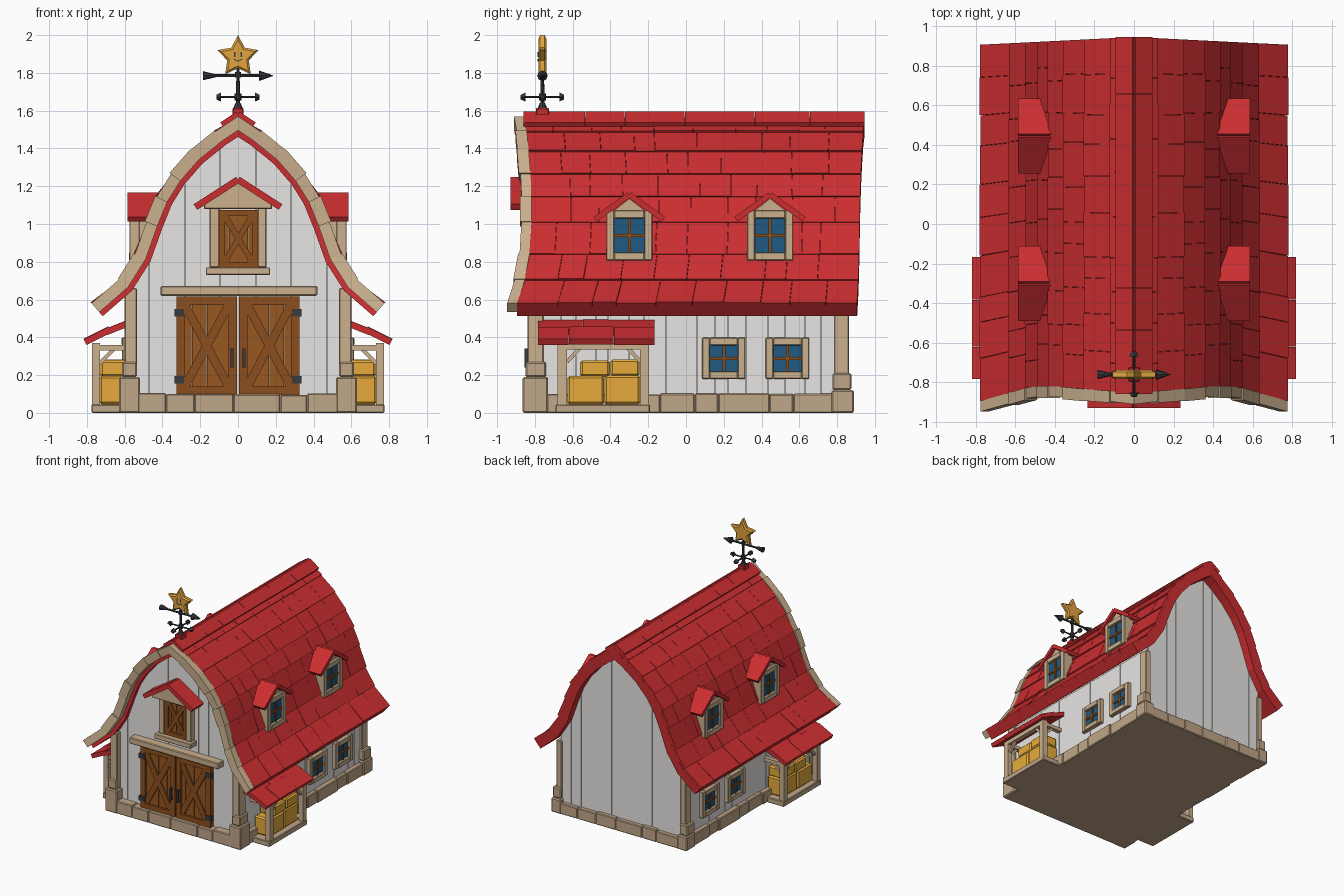
import bpy, bmesh, math, random
from mathutils import Vector as V

random.seed(4)
if "Cube" in bpy.data.objects:
    bpy.data.objects.remove(bpy.data.objects["Cube"])


def material(name, *rgb):
    m = bpy.data.materials.new(name)
    m.use_nodes = True
    m.diffuse_color = (*rgb, 1)
    m.node_tree.nodes["Principled BSDF"].inputs["Base Color"].default_value = (*rgb, 1)
    return m


RED = material("roof red", .6, .027, .03)
TAN = material("trim tan", .6, .44, .275)
STONE = material("stone tan", .53, .385, .25)
WHITE = material("wall white", .8, .79, .77)
BROWN = material("door brown", .31, .095, .015)
DARK = material("brace brown", .26, .077, .013)
BLUE = material("window blue", .015, .1, .22)
HAY = material("hay gold", .8, .41, .045)
GOLD = material("star gold", .75, .37, .05)
IRON = material("dark iron", .04, .043, .05)


# A solid is a list of loops, skinned in order and capped at both ends
def make(name, mat, solids, mirror=False, bevel=0):
    bm = bmesh.new()
    for sign in ((1, -1) if mirror else (1,)):
        for loops in solids:
            rings = [[bm.verts.new((p[0] * sign, p[1], p[2])) for p in lp] for lp in loops]
            for a, b in zip(rings, rings[1:]):
                for k in range(len(a)):
                    j = (k + 1) % len(a)
                    bm.faces.new((a[k], a[j], b[j], b[k]))
            bm.faces.new(rings[0])
            bm.faces.new(rings[-1])
    bmesh.ops.recalc_face_normals(bm, faces=bm.faces)
    me = bpy.data.meshes.new(name)
    bm.to_mesh(me)
    bm.free()
    me.materials.append(mat)
    ob = bpy.data.objects.new(name, me)
    bpy.context.collection.objects.link(ob)
    if bevel:
        mod = ob.modifiers.new("soft_edges", "BEVEL")
        mod.width, mod.segments = bevel, 1


def box(x0, x1, y0, y1, z0, z1):
    return [[(x0, y0, z), (x1, y0, z), (x1, y1, z), (x0, y1, z)] for z in (z0, z1)]


def beam(p, q, w, t, n):
    p, q = V(p), V(q)
    d = (q - p).normalized()
    s = d.cross(V(n)).normalized()
    u = s.cross(d) * t / 2
    s = s * w / 2
    return [[c + s + u, c - s + u, c - s - u, c + s - u] for c in (p, q)]


def rod(p, q, r0, r1, n=8):
    p, q = V(p), V(q)
    rot = (q - p).to_track_quat("Z", "Y")
    ring = [V((math.cos(a), math.sin(a), 0)) for a in (math.tau * k / n for k in range(n))]
    return [[c + rot @ (v * r) for v in ring] for c, r in ((p, r0), (q, r1))]


def splits(a, b, step):
    n = max(1, round((b - a) / step))
    cuts = [a + (b - a) * (k + random.uniform(-.25, .25) * (0 < k < n)) / n for k in range(n + 1)]
    return list(zip(cuts, cuts[1:]))


def lerp(a, b, t):
    return a + (b - a) * t


# Curved barn roof: half profile in x and z with a bowed front edge
P = [V(p) for p in ((0, 1.57), (.12, 1.49), (.25, 1.385), (.355, 1.265), (.43, 1.145),
                    (.485, 1.01), (.545, .84), (.63, .705), (.775, .58))]
FRONT = [-.915, -.9, -.89, -.88, -.875, -.875, -.885, -.91, -.95]


def inset(i, d):
    norms = [V((a.y - b.y, b.x - a.x)).normalized() for a, b in zip(P, P[1:])]
    if i == 0:
        return V((0, P[0].y - d / norms[0].y))
    n = (norms[i - 1] + norms[min(i, len(norms) - 1)]).normalized()
    return P[i] - n * d


def spot(i, d, t):
    c = inset(i, d)
    return V((c.x, lerp(FRONT[i] + .055, .945 - .05 * P[i].x, t), c.y))


last = len(P) - 1
make("roof_shell", RED, [[[spot(i, d, t) for d, t in ((.02, 0), (.02, 1), (.09, 1), (.09, 0))]
                          for i in range(len(P))]], mirror=True)
shingles = []
for i in range(last):
    for a, b in splits(0, 1, .1):
        lift = random.uniform(.002, .008)
        shingles.append([[spot(i + k, d, t) for d, t in
                          ((o, a + .0005), (o, b - .0005), (.03, b - .0005), (.03, a + .0005))]
                         for k, o in ((0, .006), (1, -lift))])
make("roof_shingles", RED, shingles, mirror=True)
make("ridge_cap", RED, [beam((0, (a + b) / 2, 1.582), (.085, (a + b) / 2, 1.525), b - a - .002,
                             .03, (0, 0, 1)) for a, b in splits(-.86, .945, .3)], mirror=True)

# Front roof trim made of separate blocks
trim = []
for i in range(last):
    j = random.uniform(-.005, .005)
    trim.append([[(c.x, y, c.y) for c, y in
                  ((inset(k, -.004 + j), FRONT[k] + j), (inset(k, -.004 + j), FRONT[k] + .057),
                   (inset(k, .062), FRONT[k] + .057), (inset(k, .062), FRONT[k] + j))]
                 for k in (i, i + 1)])
make("front_roof_trim", TAN, trim, mirror=True)

# Walls
under = [inset(i, .07) for i in range(len(P))]


def roof_z(x):
    for a, b in zip(under, under[1:]):
        if a.x <= abs(x) <= b.x:
            return lerp(a.y, b.y, (abs(x) - a.x) / (b.x - a.x))
    return under[-1].y


half = [V((.57, .02)), V((.57, roof_z(.57)))] + [p for p in reversed(under) if 0 < p.x < .56]
outline = half + [under[0]] + [V((-p.x, p.y)) for p in reversed(half)]
make("barn_walls", WHITE, [[[(p.x, y, p.y) for p in outline] for y in (-.775, .84)]])
boards = []
for k in range(-6, 6):
    a, b = k * .094 + .001, (k + 1) * .094 - .001
    for y0, y1 in ((-.79, -.77), (.83, .85)):
        boards.append([[(a, y, .08), (b, y, .08), (b, y, roof_z(b)), (a, y, roof_z(a))]
                       for y in (y0, y1)])
make("end_wall_boards", WHITE, boards)
make("side_wall_boards", WHITE, [box(.56, .58 + random.uniform(0, .004), a + .001, b - .001, .08, .62)
                                 for a, b in splits(-.77, .8, .09)], mirror=True)

# Foundation and corners
make("foundation_core", STONE, [box(-.6, .6, -.84, .87, 0, .07)])
stones = [box(.55, .62 + random.uniform(-.008, .004), a, b, 0, random.uniform(.095, .108))
          for a, b in splits(-.75, .79, .19)]
make("side_foundation_stones", STONE, stones, mirror=True, bevel=.006)
stones = []
for y0, y1 in ((-.86, -.77), (.82, .885)):
    stones += [box(a, b, y0, y1, 0, random.uniform(.09, .105)) for a, b in splits(-.57, .57, .19)]
make("end_foundation_stones", STONE, stones, bevel=.006)
make("corner_stones", STONE, [box(.52, .63, -.865, -.73, 0, .19), box(.535, .615, -.85, -.74, .19, .27),
                              box(.54, .63, .77, .89, 0, .12), box(.55, .625, .775, .875, .12, .21)],
     mirror=True, bevel=.008)
make("corner_posts", TAN, [box(.535, .6, -.84, -.755, .2, .66), box(.55, .6, .785, .862, .2, .6)],
     mirror=True, bevel=.005)


# Plank doors with cross braces
def door(x0, x1, z0, z1, y, w):
    n = 4
    step = (x1 - x0) / n
    planks = [box(x0 + k * step + .001, x0 + (k + 1) * step - .001, y, y + .04, z0, z1) for k in range(n)]
    h, f = w / 2, y - .006
    ends = [((x0 + h, z0), (x0 + h, z1)), ((x1 - h, z0), (x1 - h, z1)),
            ((x0 + w, z0 + h), (x1 - w, z0 + h)), ((x0 + w, z1 - h), (x1 - w, z1 - h))]
    cross = [((x0 + w, z0 + w), (x1 - w, z1 - w)), ((x0 + w, z1 - w), (x1 - w, z0 + w))]
    bars = [beam((a[0], f, a[1]), (b[0], f, b[1]), w, .02, (0, 1, 0)) for a, b in ends]
    bars += [beam((a[0], f + .003, a[1]), (b[0], f + .003, b[1]), w, .02, (0, 1, 0)) for a, b in cross]
    return planks, bars


planks, bars = door(.005, .325, .095, .615, -.815, .045)
make("barn_door_planks", BROWN, planks, mirror=True)
make("barn_door_braces", DARK, bars, mirror=True)
make("door_handles", IRON, [box(.025, .04, -.855, -.84, .24, .34), box(.025, .04, -.845, -.82, .24, .26),
                            box(.025, .04, -.845, -.82, .32, .34)], mirror=True)
make("door_hinges", IRON, [box(.285, .335, -.838, -.8, z, z + .04) for z in (.155, .51)], mirror=True)
make("door_lintel", TAN, [box(-.41, .42, -.86, -.78, .62, .672)], bevel=.006)
planks, bars = door(-.1, .105, .77, 1.075, -.815, .03)
make("loft_door_planks", BROWN, planks)
make("loft_door_braces", DARK, bars)
make("loft_door_frame", TAN, [box(-.15, -.1, -.84, -.78, .77, 1.09), box(.105, .15, -.84, -.78, .77, 1.09),
                              box(-.17, .17, -.87, -.78, .73, .77), box(-.18, .18, -.89, -.78, 1.08, 1.12)],
     bevel=.004)
make("loft_gable", TAN, [[[(-.17, y, 1.11), (.17, y, 1.11), (0, y, 1.22)] for y in (-.89, -.78)]])
make("loft_gable_roof", RED, [beam((0, -.855, 1.235), (.225, -.855, 1.09), .15, .035, (0, 0, 1))], mirror=True)


# Windows facing sideways
glass, bars, frames = [], [], []


def window(x, yc, z0, z1, hw, f):
    zc = (z0 + z1) / 2
    glass.append(box(x - .01, x + .006, yc - hw, yc + hw, z0, z1))
    bars.append(box(x, x + .014, yc - .008, yc + .008, z0, z1))
    bars.append(box(x, x + .014, yc - hw, yc + hw, zc - .008, zc + .008))
    for s in (-1, 1):
        a, b = sorted((yc + s * hw, yc + s * (hw + f)))
        frames.append(box(x - .03, x + .025, a, b, z0 - f, z1 + f))
    for z in (z0 - f, z1):
        frames.append(box(x - .03, x + .028, yc - hw, yc + hw, z, z + f))


for y in (.2, .537):
    window(.588, y, .22, .358, .075, .04)

# Dormers
bodies, covers = [], []
for yc in (-.3, .445):
    window(.55, yc, .85, 1.03, .08, .042)
    bodies.append([[(x, yc - .12, .815), (x, yc + .12, .815), (x, yc + .12, 1.04), (x, yc, 1.135),
                    (x, yc - .12, 1.04)] for x in (.41, .555)])
    covers += [beam((.48, yc, 1.155), (.48, yc + s * .18, 1.025), .21, .03, (0, 0, 1)) for s in (-1, 1)]
make("dormer_bodies", TAN, bodies, mirror=True)
make("dormer_roofs", RED, covers, mirror=True)
make("window_glass", BLUE, glass, mirror=True)
make("window_bars", DARK, bars, mirror=True)
make("window_frames", TAN, frames, mirror=True, bevel=.004)

# Side porches with hay
make("porch_floor", STONE, [box(.58, .775, -.69, -.19, 0, .045)], mirror=True, bevel=.005)
wood = [box(.73, .77, -.63, -.24, .335, .37), beam((.75, -.63, .27), (.75, -.56, .345), .02, .02, (1, 0, 0)),
        beam((.75, -.24, .27), (.75, -.31, .345), .02, .02, (1, 0, 0))]
for y in (-.655, -.22):
    wood += [box(.73, .772, y - .024, y + .024, .04, .37), box(.58, .73, y - .018, y + .018, .33, .36),
             beam((.735, y, .26), (.66, y, .335), .02, .02, (0, 1, 0))]
make("porch_frame", TAN, wood, mirror=True)
tiles = []
for p, q, lift in (((.57, .477), (.70, .425), 0), ((.68, .433), (.81, .368), .006)):
    for a, b in splits(-.785, -.165, .2):
        z, y = lift + random.uniform(0, .005), (a + b) / 2
        tiles.append(beam((p[0], y, p[1] + z), (q[0], y, q[1] + z), b - a - .002, .034, (0, 0, 1)))
make("porch_roof", RED, tiles, mirror=True)
make("hay_bales", HAY, [box(.59, .735, -.628, -.434, .045, .196), box(.585, .732, -.432, -.242, .045, .2),
                        box(.59, .73, -.56, -.403, .19, .278), box(.59, .733, -.4, -.245, .195, .283)],
     mirror=True, bevel=.012)

# Weather vane
Y = -.76
make("vane_base", RED, [box(-.03, .03, Y - .035, Y + .035, 1.56, 1.615)], bevel=.005)
vane = [rod((0, Y, 1.6), (0, Y, 1.83), .012, .008), rod((0, Y, 1.615), (0, Y, 1.64), .024, .014),
        rod((0, Y, 1.655), (0, Y, 1.69), .018, .018), rod((0, Y, 1.775), (0, Y, 1.805), .016, .016),
        rod((-.13, Y, 1.785), (.13, Y, 1.785), .008, .008), rod((.11, Y, 1.785), (.185, Y, 1.785), .028, .002),
        rod((-.185, Y, 1.785), (-.11, Y, 1.785), .024, .006)]
for dx, dy in ((1, 0), (-1, 0), (0, 1), (0, -1)):
    vane.append(rod((0, Y, 1.672), (dx * .1, Y + dy * .1, 1.672), .006, .006))
    vane.append(rod((dx * .09, Y + dy * .09, 1.672), (dx * .115, Y + dy * .115, 1.672), .024, .012, 4))
make("weather_vane", IRON, vane)
star = [(r * math.sin(a), r * math.cos(a)) for k in range(10)
        for r, a in (((.115, .06)[k % 2], math.tau * k / 10),)]
make("star", GOLD, [[[(x * s, Y + y, 1.885 + z * s) for x, z in star]
                     for s, y in ((.8, -.022), (1, -.012), (1, .012), (.8, .022))]])
make("star_eyes", IRON, [box(.012, .02, Y - .025, Y - .02, 1.885, 1.91)], mirror=True)
make("star_smile", IRON, [beam((0, Y - .023, 1.862), (.022, Y - .023, 1.872), .005, .005, (0, 1, 0))], mirror=True)
